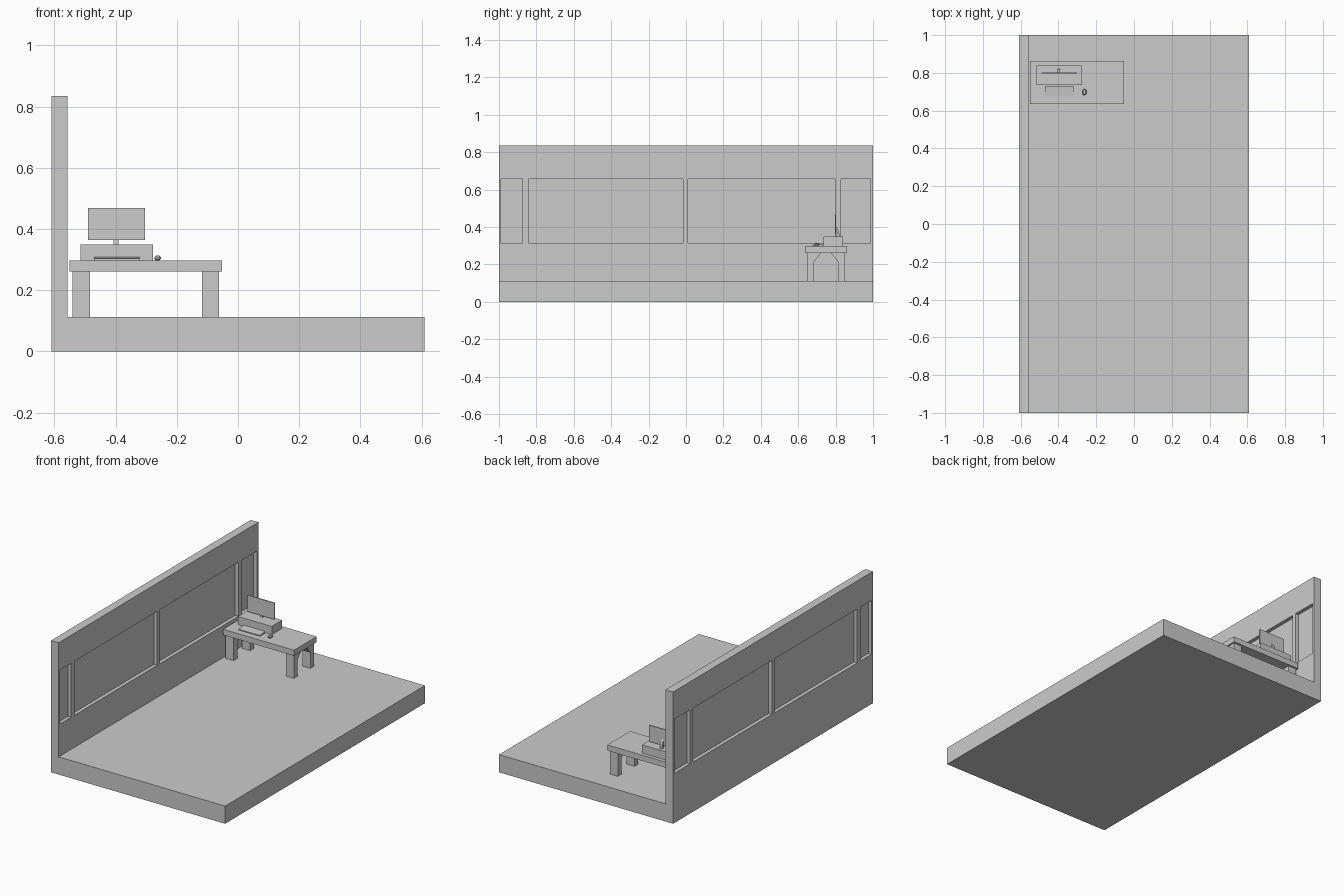
import bpy, bmesh

if "Cube" in bpy.data.objects:
    bpy.data.objects.remove(bpy.data.objects["Cube"])

def prism(name, pts, axis, a, b):
    """Extrude a 2D profile along an axis from a to b."""
    place = {'x': lambda p, t: (t, p[0], p[1]),
             'y': lambda p, t: (p[0], t, p[1]),
             'z': lambda p, t: (p[0], p[1], t)}[axis]
    bm = bmesh.new()
    face = bm.faces.new([bm.verts.new(place(p, a)) for p in pts])
    ext = bmesh.ops.extrude_face_region(bm, geom=[face])
    move = {'x': (b - a, 0, 0), 'y': (0, b - a, 0), 'z': (0, 0, b - a)}[axis]
    verts = [g for g in ext['geom'] if isinstance(g, bmesh.types.BMVert)]
    bmesh.ops.translate(bm, verts=verts, vec=move)
    bmesh.ops.recalc_face_normals(bm, faces=bm.faces)
    mesh = bpy.data.meshes.new(name)
    bm.to_mesh(mesh)
    bm.free()
    obj = bpy.data.objects.new(name, mesh)
    bpy.context.collection.objects.link(obj)
    return obj

def box(name, x, y, z):
    return prism(name, [(x[0], y[0]), (x[1], y[0]), (x[1], y[1]), (x[0], y[1])], 'z', *z)

# Floor slab and side wall as one L profile
room = prism("floor_and_wall", [(-0.61, 0), (0.61, 0), (0.61, 0.112), (-0.557, 0.112),
                                (-0.557, 0.835), (-0.61, 0.835)], 'y', -1, 1)

# Window openings with thin panes at mid depth
for i, y in enumerate([(-0.988, -0.875), (-0.843, -0.015), (0.01, 0.799), (0.829, 0.986)]):
    cutter = box(f"window_cutter_{i}", (-0.7, -0.5), y, (0.315, 0.657))
    cutter.hide_render = True
    cutter.hide_set(True)
    mod = room.modifiers.new("window", 'BOOLEAN')
    mod.object = cutter
    mod.solver = 'EXACT'
    box(f"window_pane_{i}", (-0.587, -0.580), y, (0.315, 0.657))

# Desk top and four legs flaring inward under the top
box("desk_top", (-0.55, -0.052), (0.635, 0.862), (0.262, 0.298))
mid = 0.749
leg = [(-0.102, 0.112), (-0.064, 0.112), (-0.064, 0.214), (-0.025, 0.264), (-0.102, 0.264)]
for side, x in (("left", (-0.54, -0.484)), ("right", (-0.118, -0.062))):
    for end, s in (("front", 1), ("back", -1)):
        prism(f"{end}_{side}_leg", [(mid + s * y, z) for y, z in leg], 'x', *x)

# Computer case lying flat
box("computer_case", (-0.515, -0.278), (0.735, 0.839), (0.297, 0.35))

# Monitor with a bent stand behind it
box("monitor_screen", (-0.49, -0.303), (0.796, 0.803), (0.364, 0.468))
prism("monitor_stand", [(0.805, 0.349), (0.822, 0.349), (0.818, 0.375), (0.803, 0.405),
                        (0.802, 0.388), (0.807, 0.37)], 'x', -0.406, -0.391)

# Wedge keyboard
prism("keyboard", [(0.677, 0.297), (0.73, 0.297), (0.73, 0.309), (0.677, 0.304)],
      'x', -0.471, -0.321)

# Mouse with chamfered edges
mouse = box("mouse", (-0.273, -0.252), (0.683, 0.714), (0.297, 0.313))
bev = mouse.modifiers.new("chamfer", 'BEVEL')
bev.width = 0.005
bev.segments = 1
